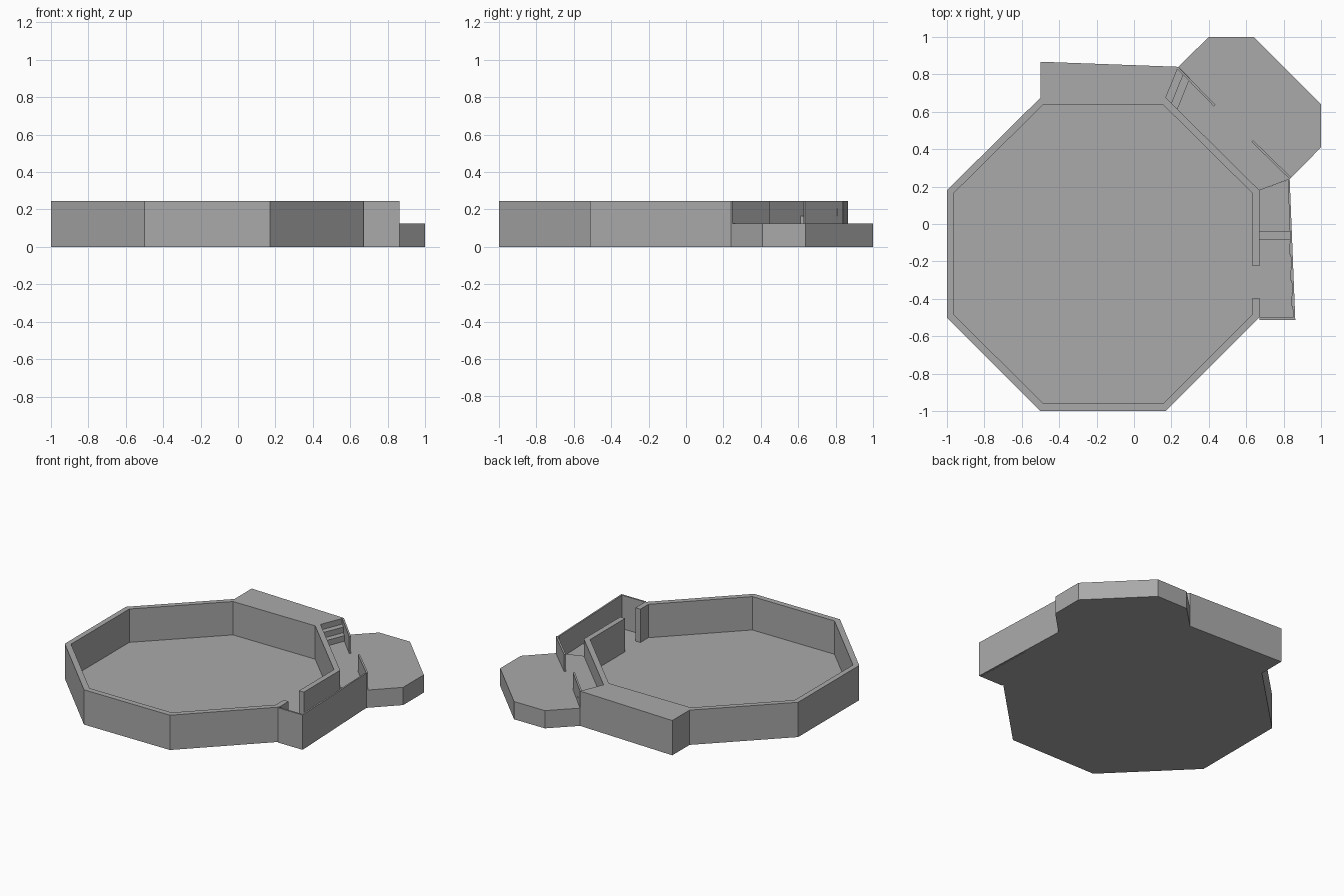
import bpy
import bmesh
from mathutils import Vector

cube = bpy.data.objects.get("Cube")
if cube:
    bpy.data.objects.remove(cube, do_unlink=True)

WALL_TOP = 0.245
DECK = 0.125
FLOOR = 0.01

grey = bpy.data.materials.new("plain_grey")
grey.use_nodes = True
colour = (0.4, 0.4, 0.4, 1)
grey.diffuse_color = colour
grey.node_tree.nodes["Principled BSDF"].inputs["Base Color"].default_value = colour


def prism(name, outline, top, bottom=0.0):
    """Extrude a flat outline upward into a closed solid."""
    bm = bmesh.new()
    face = bm.faces.new([bm.verts.new((x, y, bottom)) for x, y in outline])
    grown = bmesh.ops.extrude_face_region(bm, geom=[face], use_keep_orig=True)
    for v in grown["geom"]:
        if isinstance(v, bmesh.types.BMVert):
            v.co.z = top
    bmesh.ops.recalc_face_normals(bm, faces=bm.faces)
    mesh = bpy.data.meshes.new(name)
    bm.to_mesh(mesh)
    bm.free()
    mesh.materials.append(grey)
    obj = bpy.data.objects.new(name, mesh)
    bpy.context.collection.objects.link(obj)
    return obj


def rail(name, start, end, width):
    """Thin upright panel running between two points on the deck."""
    a, b = Vector(start), Vector(end)
    d = (b - a).normalized()
    side = Vector((-d.y, d.x)) * width
    prism(name, [a, b, b + side, a + side], WALL_TOP, DECK)


# Octagonal enclosure, listed counter-clockwise from the upper end of the doorway
outer = [(0.67, 0.18), (0.17, 0.675), (-0.5, 0.675), (-1, 0.18),
         (-1, -0.5), (-0.5, -1), (0.17, -1), (0.67, -0.5)]
inner = [(0.632, 0.165), (0.155, 0.638), (-0.485, 0.638), (-0.963, 0.165),
         (-0.963, -0.483), (-0.485, -0.96), (0.155, -0.96), (0.632, -0.483)]
door_out = [(0.67, -0.225), (0.67, -0.395)]
door_in = [(0.632, -0.225), (0.632, -0.395)]
prism("enclosure_wall",
      door_out[:1] + outer + door_out[1:] + door_in[1:] + inner[::-1] + door_in[:1],
      WALL_TOP)
prism("enclosure_floor",
      inner + [door_in[1], door_out[1], door_out[0], door_in[0]], FLOOR)

# Solid raised block behind the enclosure
prism("back_block", [(-0.5, 0.675), (0.17, 0.675), (0.237, 0.84), (-0.5, 0.867)], WALL_TOP)

# Raised viewing deck and its two rails
prism("viewing_deck",
      [(0.67, 0.18), (0.832, 0.24), (1, 0.41), (1, 0.64), (0.64, 1),
       (0.4, 1), (0.237, 0.84), (0.17, 0.675)], DECK)
rail("rail_back", (0.237, 0.84), (0.435, 0.637), -0.012)
rail("rail_side", (0.832, 0.24), (0.628, 0.439), -0.012)

# Steps from the deck up to the back block
riser = (WALL_TOP - DECK) / 3
for i in range(2):
    s = Vector((0.031, -0.031))
    a, b = Vector((0.17, 0.675)), Vector((0.237, 0.84))
    prism(f"upper_step_{i + 1}", [a + s * i, a + s * (i + 1), b + s * (i + 1), b + s * i],
          WALL_TOP - riser * (i + 1), DECK)

# Side corridor: floor, outer wall, and steps descending from the deck
prism("corridor_floor", [(0.67, -0.5), (0.848, -0.5), (0.832, -0.085), (0.67, -0.085)], FLOOR)
prism("corridor_wall",
      [(0.67, -0.512), (0.862, -0.512), (0.832, 0.24), (0.822, 0.236),
       (0.85, -0.5), (0.67, -0.5)], WALL_TOP)
prism("lower_step_1", [(0.67, 0.18), (0.67, -0.04), (0.833, -0.04), (0.822, 0.236)], DECK * 2 / 3)
prism("lower_step_2", [(0.67, -0.04), (0.67, -0.085), (0.835, -0.085), (0.833, -0.04)], DECK / 3)
